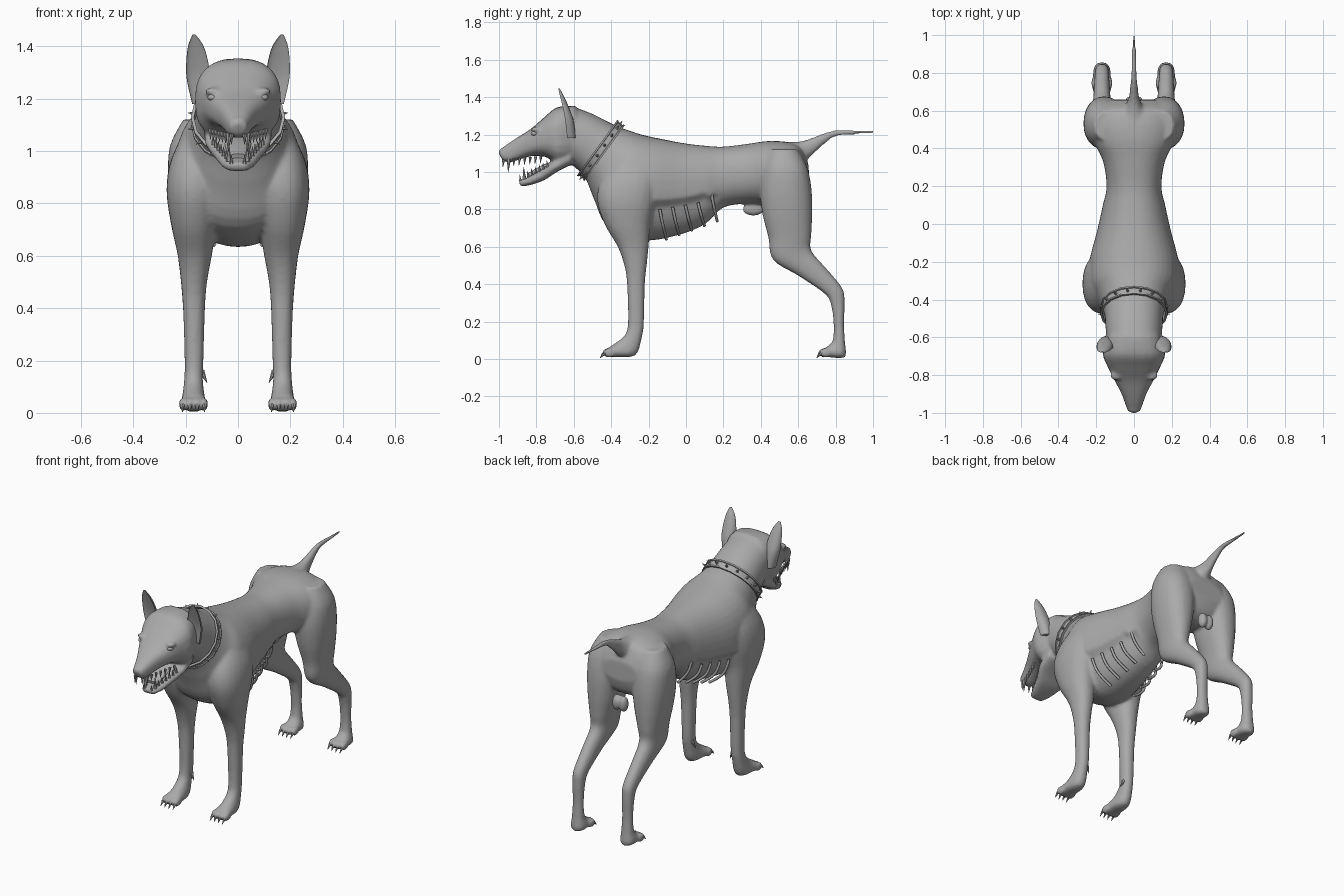
import bpy, bmesh, math
from mathutils import Vector, Matrix

old = bpy.data.objects.get("Cube")
if old:
    bpy.data.objects.remove(old, do_unlink=True)

grey = bpy.data.materials.new("plain grey")
grey.use_nodes = True
grey.diffuse_color = (0.4, 0.4, 0.4, 1)
grey.node_tree.nodes["Principled BSDF"].inputs["Base Color"].default_value = grey.diffuse_color


def finish(name, bm, angle=50):
    bmesh.ops.recalc_face_normals(bm, faces=bm.faces)
    me = bpy.data.meshes.new(name)
    bm.to_mesh(me)
    bm.free()
    ob = bpy.data.objects.new(name, me)
    bpy.context.collection.objects.link(ob)
    me.materials.append(grey)
    bpy.ops.object.select_all(action='DESELECT')
    ob.select_set(True)
    bpy.context.view_layer.objects.active = ob
    bpy.ops.object.shade_smooth_by_angle(angle=math.radians(angle))
    return ob


def spline(rows, steps):
    """Catmull-Rom interpolation of station rows."""
    out = []
    for i in range(len(rows) - 1):
        quad = [rows[max(i - 1, 0)], rows[i], rows[i + 1], rows[min(i + 2, len(rows) - 1)]]
        for k in range(steps):
            t = k / steps
            out.append([b + t / 2 * (c - a + t * (2*a - 5*b + 4*c - d + t * (3*(b - c) + d - a)))
                        for a, b, c, d in zip(*quad)])
    return out + [rows[-1]]


def loft(bm, rows, side=1, n=24, power=0.9, steps=4, cup=0):
    """Skin rings (x, half width, y1, z1, y2, z2); the two points span each ring."""
    rings = []
    for x, w, y1, z1, y2, z2 in spline(rows, steps):
        ring = []
        for k in range(n):
            a = math.tau * k / n
            c, s = math.cos(a), math.sin(a)
            c = math.copysign(abs(c) ** power, c)
            s = math.copysign(abs(s) ** power, s)
            if cup and c > 0:
                c *= -cup
            ring.append(bm.verts.new((side * (x + w * s),
                                      (y1 + y2) / 2 + c * (y1 - y2) / 2,
                                      (z1 + z2) / 2 + c * (z1 - z2) / 2)))
        rings.append(ring)
    for p, q in zip(rings, rings[1:]):
        for k in range(n):
            bm.faces.new((p[k], p[(k + 1) % n], q[(k + 1) % n], q[k]))
    bm.faces.new(rings[0])
    bm.faces.new(rings[-1])


def ball(bm, centre, size):
    m = Matrix.Translation(centre) @ Matrix.Diagonal((*size, 1))
    bmesh.ops.create_uvsphere(bm, u_segments=14, v_segments=9, radius=1, matrix=m)


def spike(bm, base, tip, radius):
    base, tip = Vector(base), Vector(tip)
    d = tip - base
    m = Matrix.Translation((base + tip) / 2) @ d.to_track_quat('Z', 'Y').to_matrix().to_4x4()
    bmesh.ops.create_cone(bm, cap_ends=True, segments=7, radius1=radius,
                          radius2=radius * 0.1, depth=d.length, matrix=m)


# Neck and trunk
body = bmesh.new()
loft(body, [
    (0, .145, -.62, 1.355, -.64, 1.07), (0, .15, -.50, 1.31, -.60, 1.03),
    (0, .16, -.37, 1.245, -.54, .97), (0, .19, -.30, 1.22, -.49, .85),
    (0, .235, -.24, 1.20, -.42, .71), (0, .235, -.15, 1.18, -.24, .635),
    (0, .195, -.02, 1.155, -.05, .66), (0, .165, .10, 1.14, .10, .72),
    (0, .145, .20, 1.135, .20, .81), (0, .165, .33, 1.15, .34, .83),
    (0, .215, .44, 1.165, .44, .82), (0, .235, .54, 1.16, .55, .80),
    (0, .20, .61, 1.13, .63, .84), (0, .12, .655, 1.04, .66, .92)], n=40)
# Sunken flank behind the exposed ribs
for v in body.verts:
    if -.20 < v.co.y < .17 and v.co.z < .83 + .3 * max(v.co.y, 0):
        v.co.x *= .86

# Skull, muzzle and lower jaw
loft(body, [
    (0, .14, -.59, 1.355, -.60, 1.05), (0, .165, -.69, 1.345, -.68, 1.04),
    (0, .14, -.76, 1.29, -.75, 1.08), (0, .105, -.83, 1.23, -.82, 1.085),
    (0, .07, -.90, 1.185, -.88, 1.07), (0, .046, -.96, 1.145, -.945, 1.05),
    (0, .033, -.998, 1.115, -.985, 1.065)], power=.75)
loft(body, [
    (0, .13, -.62, 1.12, -.61, 1.04), (0, .125, -.71, 1.06, -.69, 1.0),
    (0, .09, -.78, 1.01, -.76, .955), (0, .062, -.85, .97, -.84, .928),
    (0, .038, -.895, .955, -.885, .922)], power=.7)

# Tail
loft(body, [
    (0, .09, .48, 1.165, .50, 1.06), (0, .06, .57, 1.16, .62, 1.05),
    (0, .03, .64, 1.17, .68, 1.095), (0, .02, .72, 1.20, .74, 1.15),
    (0, .014, .80, 1.223, .80, 1.19), (0, .011, .90, 1.222, .90, 1.20),
    (0, .009, 1.0, 1.22, 1.0, 1.202)], n=12)

# Legs, mirrored left and right
for side in (1, -1):
    loft(body, [
        (.13, .06, -.36, 1.10, -.20, 1.10), (.155, .10, -.45, .97, -.15, .97),
        (.165, .108, -.475, .85, -.16, .85), (.168, .088, -.435, .72, -.19, .72),
        (.165, .065, -.365, .60, -.20, .60), (.168, .05, -.33, .50, -.21, .50),
        (.168, .042, -.315, .40, -.22, .40), (.168, .036, -.31, .20, -.225, .20),
        (.17, .036, -.325, .13, -.235, .12), (.17, .044, -.37, .09, -.27, .02),
        (.17, .05, -.40, .07, -.37, .01), (.17, .045, -.425, .045, -.42, .01)], side)
    loft(body, [
        (.13, .08, .44, 1.12, .60, 1.12), (.15, .11, .41, 1.02, .65, 1.02),
        (.155, .112, .395, .90, .672, .90), (.16, .095, .41, .77, .675, .77),
        (.165, .072, .44, .65, .67, .66), (.168, .056, .465, .53, .67, .58),
        (.17, .045, .60, .445, .745, .49), (.17, .038, .74, .35, .835, .38),
        (.17, .035, .775, .29, .848, .30), (.17, .032, .79, .18, .845, .18),
        (.17, .036, .785, .10, .85, .09), (.17, .046, .765, .075, .85, .01),
        (.17, .048, .74, .055, .76, .01)], side)
    # Toes and brows blend into the skin
    for y in (-.42, .735):
        for k in range(4):
            ball(body, (side * (.17 + (k - 1.5) * .027), y + .008 * abs(k - 1.5), .033),
                 (.016, .034, .026))
    ball(body, (side * .095, -.80, 1.228), (.034, .03, .014))

# Nose and underside details
ball(body, (0, -.98, 1.105), (.034, .022, .025))
ball(body, (0, .36, .80), (.028, .06, .035))
for x in (-.022, .022):
    ball(body, (x, .645, .775), (.028, .032, .05))

# Fuse the skin into one smooth surface
skin = finish("body", body, 180)
fuse = skin.modifiers.new("fuse", 'REMESH')
fuse.mode = 'VOXEL'
fuse.voxel_size = .01
fuse.use_smooth_shade = True
relax = skin.modifiers.new("relax", 'SMOOTH')
relax.factor = .5
relax.iterations = 4

# Cupped ears
ears = bmesh.new()
for side in (1, -1):
    loft(ears, [
        (.14, .035, -.68, 1.18, -.59, 1.18), (.152, .043, -.69, 1.27, -.60, 1.27),
        (.155, .043, -.69, 1.33, -.62, 1.33), (.161, .030, -.695, 1.40, -.65, 1.40),
        (.168, .006, -.69, 1.445, -.675, 1.445)], side, cup=.4)
finish("ears", ears)

# Eyes
eyes = bmesh.new()
for side in (1, -1):
    ball(eyes, (side * .095, -.808, 1.205), (.022, .02, .014))
finish("eyes", eyes)

# Tongue
tongue = bmesh.new()
loft(tongue, [(0, .06, -.68, 1.07, -.68, 1.03), (0, .05, -.77, 1.035, -.76, 1.0),
              (0, .035, -.85, .99, -.84, .96)], n=14)
finish("tongue", tongue)

# Teeth on both jaws, with long canines
teeth = bmesh.new()
for side in (1, -1):
    for k in range(8):
        t = k / 7
        long = .03 if k == 6 else 0
        x, y, z = side * (.105 - .08 * t), -.775 - .20 * t, 1.085 - .02 * t
        spike(teeth, (x, y, z), (x, y - .004, z - .04 - long), .009 + long * .1)
        x, y, z = side * (.095 - .07 * t), -.74 - .145 * t, 1.025 - .075 * t
        spike(teeth, (x, y, z), (x, y - .004, z + .035 + long), .008 + long * .1)
finish("teeth", teeth)

# Claws and dewclaws
claws = bmesh.new()
for side in (1, -1):
    for y in (-.445, .712):
        for k in range(4):
            x = side * (.17 + (k - 1.5) * .028)
            spike(claws, (x, y + .008 * abs(k - 1.5), .03), (x, y - .015, .004), .009)
    spike(claws, (side * .14, -.26, .16), (side * .118, -.265, .115), .012)
finish("claws", claws)

# Exposed ribs
for side, label in ((1, "left"), (-1, "right")):
    curve = bpy.data.curves.new("ribs_" + label, 'CURVE')
    curve.dimensions = '3D'
    curve.bevel_depth = .008
    curve.bevel_resolution = 2
    curve.use_fill_caps = True
    for k in range(5):
        y, w = -.14 + .068 * k, .215 - .016 * k
        top, low = .80 + .012 * k + (.06 if k == 4 else 0), .64 + .024 * k
        path = [(w * .92, y, top), (w * .88, y + .012, top * .6 + low * .4),
                (w * .68, y + .025, top * .25 + low * .75), (w * .4, y + .035, low)]
        line = curve.splines.new('NURBS')
        line.points.add(len(path) - 1)
        for p, (px, py, pz) in zip(line.points, path):
            p.co = (side * px, py, pz, 1)
        line.use_endpoint_u = True
        line.order_u = 3
    curve.materials.append(grey)
    bpy.context.collection.objects.link(bpy.data.objects.new("ribs_" + label, curve))

# Collar band with raised rims and spikes
tilt = Matrix.Translation((0, -.455, 1.115)) @ Matrix.Rotation(math.radians(54), 4, 'X')
collar = bmesh.new()
profile = [(0, -.025), (.012, -.025), (.012, -.016), (.006, -.014),
           (.006, .014), (.012, .016), (.012, .025), (0, .025)]
count = 16
loops = [[collar.verts.new(tilt @ Vector(((.168 + r) * math.cos(math.tau * k / count),
                                          (.172 + r) * math.sin(math.tau * k / count), h)))
          for r, h in profile] for k in range(count)]
for k, a in enumerate(loops):
    b = loops[(k + 1) % count]
    for j in range(len(profile)):
        i = (j + 1) % len(profile)
        collar.faces.new((a[j], a[i], b[i], b[j]))
for k in range(count):
    a = math.tau * (k + .5) / count
    c, s = math.cos(a), math.sin(a)
    spike(collar, tilt @ Vector((.168 * c, .172 * s, 0)), tilt @ Vector((.195 * c, .198 * s, 0)), .009)
finish("collar", collar, 30)
